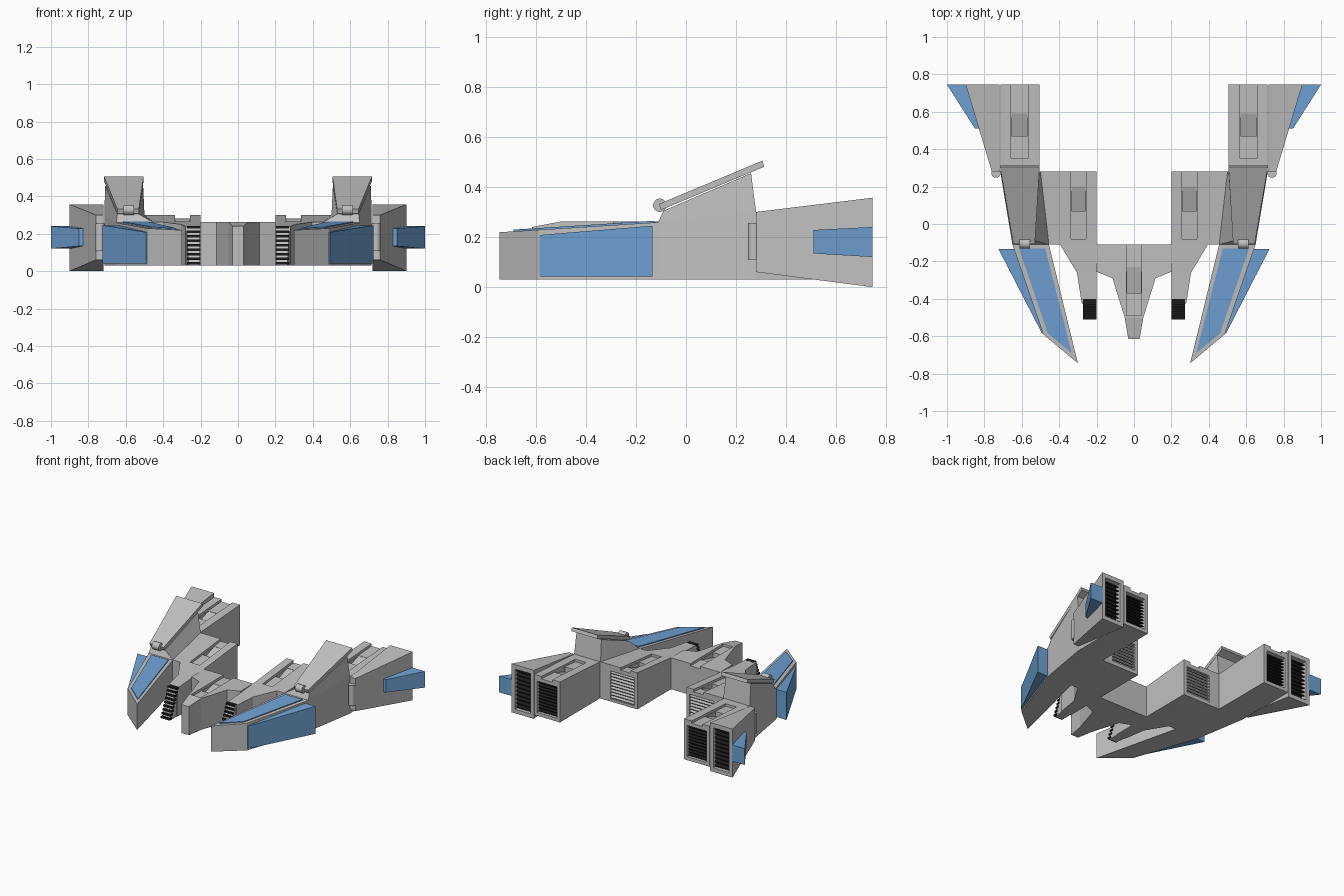
import bpy, bmesh, math
from mathutils import Matrix, Vector

if "Cube" in bpy.data.objects:
    bpy.data.objects.remove(bpy.data.objects["Cube"])


def material(name, rgb):
    m = bpy.data.materials.new(name)
    m.diffuse_color = (*rgb, 1)
    m.use_nodes = True
    m.node_tree.nodes["Principled BSDF"].inputs["Base Color"].default_value = m.diffuse_color
    return m


GREY = material("hull grey", (0.53, 0.53, 0.53))
BLUE = material("panel blue", (0.16, 0.36, 0.66))
BLACK = material("grille black", (0.012, 0.012, 0.012))


def finish(name, bm, mat, mirror=True, cutters=()):
    bmesh.ops.recalc_face_normals(bm, faces=bm.faces)
    me = bpy.data.meshes.new(name)
    bm.to_mesh(me)
    bm.free()
    me.materials.append(mat)
    ob = bpy.data.objects.new(name, me)
    bpy.context.collection.objects.link(ob)
    for c in cutters:
        mod = ob.modifiers.new("cut", 'BOOLEAN')
        mod.operation, mod.solver, mod.object = 'DIFFERENCE', 'EXACT', c
    if mirror:
        mod = ob.modifiers.new("mirror", 'MIRROR')
        mod.use_mirror_merge = False
    return ob


def loft(name, low, high, mat=GREY, **kw):
    """Solid between two matching rings of 3D points."""
    bm = bmesh.new()
    a = [bm.verts.new(p) for p in low]
    b = [bm.verts.new(p) for p in high]
    bm.faces.new(a[::-1])
    bm.faces.new(b)
    for i in range(len(a)):
        j = (i + 1) % len(a)
        bm.faces.new((a[i], a[j], b[j], b[i]))
    return finish(name, bm, mat, **kw)


def ramp(y0, z0, y1, z1):
    return lambda y: z0 + (z1 - z0) * (y - y0) / (y1 - y0)


def prism(name, outline, bottom, top, mat=GREY, **kw):
    """Plan outline with bottom and top heights given as numbers or functions of y."""
    h = lambda f, y: f(y) if callable(f) else f
    return loft(name, [(x, y, h(bottom, y)) for x, y in outline],
                [(x, y, h(top, y)) for x, y in outline], mat, **kw)


def rect(x0, x1, y0, y1):
    return [(x0, y0), (x1, y0), (x1, y1), (x0, y1)]


def cutter(name, outline, bottom, top):
    ob = prism(name, outline, bottom, top, mirror=False)
    ob.hide_render = True
    ob.hide_viewport = True
    return ob


def slats(name, x0, x1, mat, rows, depth, thick, tilt=0.0):
    """Stack of thin louvres; rows holds the (y, z) centre of each one."""
    bm = bmesh.new()
    for y, z in rows:
        m = (Matrix.Translation(((x0 + x1) / 2, y, z)) @ Matrix.Rotation(tilt, 4, 'X')
             @ Matrix.Diagonal((x1 - x0, depth, thick, 1)))
        bmesh.ops.create_cube(bm, size=1, matrix=m)
    return finish(name, bm, mat)


def pin(name, centre, radius, length, rot):
    bm = bmesh.new()
    bmesh.ops.create_cone(bm, cap_ends=True, segments=16, radius1=radius, radius2=radius,
                          depth=length, matrix=Matrix.Translation(centre) @ rot)
    ob = finish(name, bm, GREY)
    for p in ob.data.polygons:
        p.use_smooth = len(p.vertices) == 4
    return ob


def channel(name, x0, x1, ys, surface, end):
    """Shallow channel up to y = end, with a deeper ramped pit in its middle."""
    y0, y1, y2, y3 = ys
    low = lambda d: (lambda y: surface(y) - d)
    a = cutter(name + " channel cutter", rect(x0, x1, y0, end), low(0.018), 0.6)
    b = cutter(name + " pit cutter", rect(x0 + 0.002, x1 - 0.002, y1, y2),
               ramp(y1, surface(y1) - 0.055, y2, surface(y2) - 0.02), 0.6)
    return [a, b]


FLOOR = 0.03

# central nose with its sloped tip
flat = lambda y: 0.262
prism("nose", [(-0.05, -0.5), (0.05, -0.5), (0.115, -0.29), (0.2, -0.255), (0.2, -0.11),
               (-0.2, -0.11), (-0.2, -0.255), (-0.115, -0.29)], FLOOR, 0.262, mirror=False,
      cutters=channel("nose", -0.04, 0.04, (-0.49, -0.37, -0.23, -0.11), flat, -0.08))
prism("nose tip", [(-0.03, -0.615), (0.03, -0.615), (0.05, -0.5), (-0.05, -0.5)],
      FLOOR, ramp(-0.615, 0.24, -0.5, 0.262), mirror=False)

# shoulder between the nose and the wings
prism("shoulder", [(0.2, -0.26), (0.305, -0.26), (0.395, -0.11), (0.2, -0.11)],
      FLOOR, ramp(-0.26, 0.25, -0.11, 0.262))

# front prongs with slanted intakes
prism("prong", [(0.2, -0.42), (0.28, -0.42), (0.305, -0.26), (0.2, -0.26)],
      FLOOR, ramp(-0.42, 0.24, -0.26, 0.25))
prism("prong intake", [(0.205, -0.5), (0.265, -0.5), (0.275, -0.42), (0.205, -0.42)],
      FLOOR, ramp(-0.5, 0.04, -0.42, 0.235))
slats("intake slats", 0.2, 0.273, BLACK,
      [(-0.496 + 0.0101 * i, 0.042 + 0.0242 * i) for i in range(9)], 0.03, 0.013)

# rear engine blocks with louvred exhausts
block_top = ramp(-0.11, 0.262, 0.28, 0.3)
exhaust = cutter("block exhaust cutter", rect(0.225, 0.42, 0.25, 0.3), 0.05, 0.255)
prism("engine block", rect(0.2, 0.5, -0.11, 0.28), FLOOR, block_top,
      cutters=channel("block", 0.257, 0.337, (-0.08, 0.07, 0.2, 0.28), block_top, 0.32) + [exhaust])
slats("block louvres", 0.225, 0.42, GREY,
      [(0.266, 0.062 + 0.0226 * i) for i in range(9)], 0.026, 0.008, math.radians(-25))

# pylons rising to the tilted plates
prism("pylon base", [(0.455, -0.11), (0.65, -0.11), (0.715, 0.28), (0.5, 0.28)],
      FLOOR, ramp(-0.11, 0.262, 0.28, 0.3))
loft("pylon",
     [(0.455, -0.11, 0.262), (0.65, -0.11, 0.262), (0.715, 0.28, 0.3), (0.5, 0.28, 0.3)],
     [(0.53, -0.09, 0.305), (0.645, -0.09, 0.305), (0.71, 0.26, 0.455), (0.507, 0.26, 0.455)])
plate = [Vector(p) for p in ((0.53, -0.1, 0.308), (0.645, -0.1, 0.308),
                             (0.716, 0.313, 0.481), (0.505, 0.313, 0.481))]
loft("tilted plate", plate, [p + Vector((0, -0.008, 0.024)) for p in plate])
pin("plate hinge", (0.583, -0.105, 0.327), 0.027, 0.056, Matrix.Rotation(math.pi / 2, 4, 'Y'))

# twin rear nacelles with black grilles
inner_top = ramp(0.28, 0.3, 0.745, 0.328)
inner_cut = cutter("inner grille cutter", rect(0.53, 0.69, 0.69, 0.8), 0.055, 0.285)
prism("inner nacelle", rect(0.505, 0.714, 0.28, 0.745), FLOOR, inner_top,
      cutters=channel("nacelle", 0.567, 0.657, (0.35, 0.47, 0.59, 0.745), inner_top, 0.8)
      + [inner_cut])
outer_cut = cutter("outer grille cutter", rect(0.745, 0.872, 0.69, 0.8), 0.03, 0.325)
prism("outer nacelle", [(0.718, 0.28), (0.76, 0.28), (0.9, 0.745), (0.718, 0.745)],
      ramp(0.28, 0.06, 0.745, 0.0), ramp(0.28, 0.3, 0.745, 0.357), cutters=[outer_cut])
for name, x0, x1, z0, z1 in (("inner", 0.53, 0.69, 0.055, 0.285),
                             ("outer", 0.745, 0.872, 0.03, 0.325)):
    prism(name + " grille back", rect(x0, x1, 0.692, 0.70), z0, z1, BLACK)
    n = 10
    slats(name + " grille slats", x0, x1, BLACK,
          [(0.715, z0 + (z1 - z0) * (i + 0.5) / n) for i in range(n)], 0.03, 0.008,
          math.radians(-25))
pin("nacelle hinge", (0.738, 0.272, 0.182), 0.025, 0.148, Matrix.Identity(4))

# blue side fins
prism("side fin", [(0.826, 0.51), (0.85, 0.51), (1.0, 0.745), (0.895, 0.745)],
      ramp(0.51, 0.134, 0.745, 0.12), ramp(0.51, 0.228, 0.745, 0.24), BLUE)

# curved-in front wings with blue covers
wing_top = ramp(-0.745, 0.219, -0.11, 0.259)
prism("front wing", [(0.3, -0.745), (0.485, -0.59), (0.65, -0.11), (0.455, -0.11)],
      FLOOR, wing_top)
prism("wing top panel", [(0.333, -0.69), (0.46, -0.585), (0.615, -0.13), (0.475, -0.13)],
      lambda y: wing_top(y) - 0.002, lambda y: wing_top(y) + 0.007, BLUE)
prism("wing side panel", [(0.47, -0.585), (0.492, -0.585), (0.725, -0.133), (0.635, -0.133)],
      0.042, ramp(-0.585, 0.208, -0.133, 0.245), BLUE)
